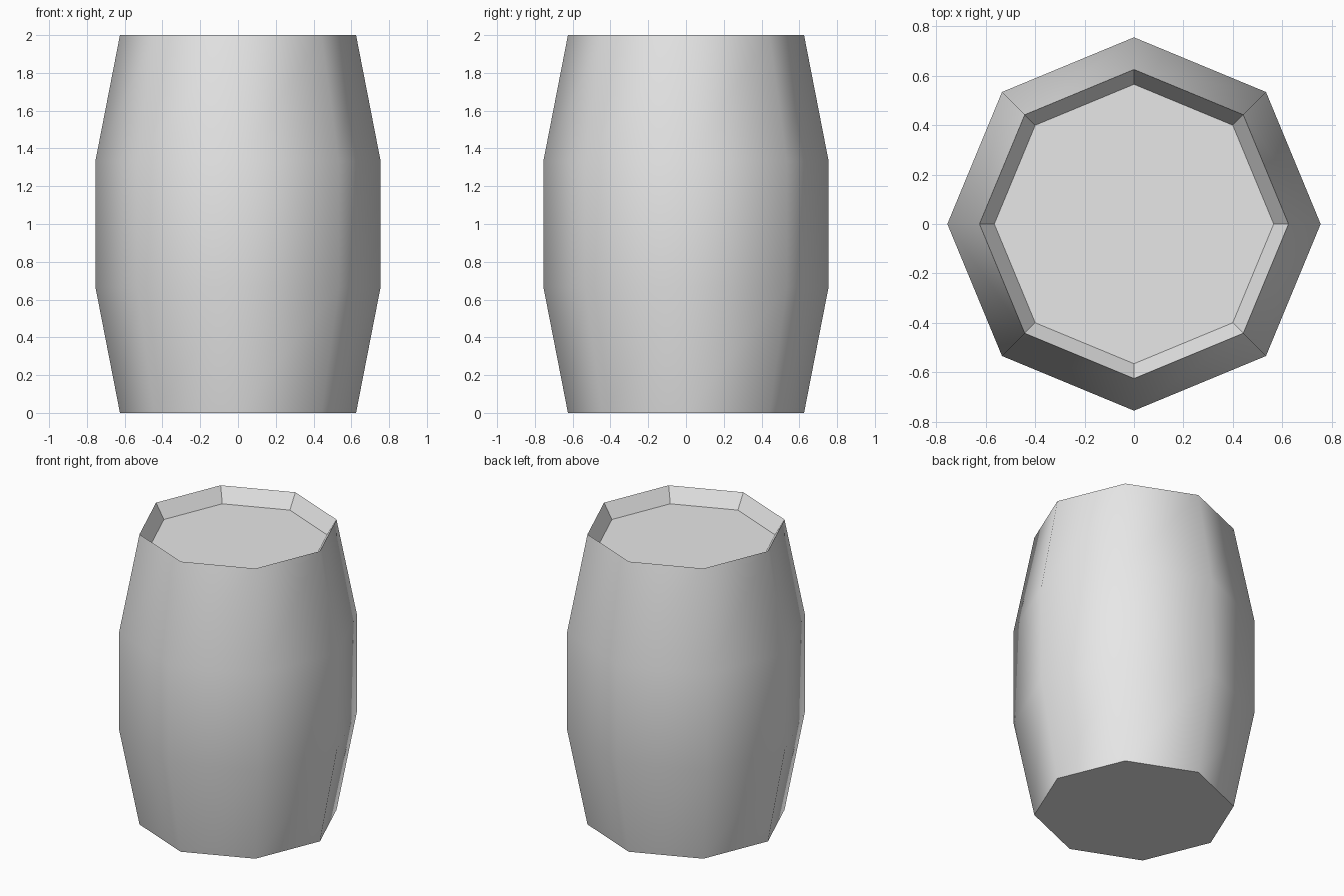
import bpy, bmesh
from math import cos, sin, tau

cube = bpy.data.objects.get("Cube")
if cube:
    bpy.data.objects.remove(cube)

SIDES = 8
# (radius, height) from the base up to the rim, then down to the sunken lid
PROFILE = [(0.625, 0), (0.755, 0.667), (0.755, 1.333), (0.625, 2), (0.565, 1.9)]
RIM = 3

grey = bpy.data.materials.new("light_grey")
grey.use_nodes = True
grey.diffuse_color = (0.8, 0.8, 0.8, 1)
grey.node_tree.nodes["Principled BSDF"].inputs["Base Color"].default_value = grey.diffuse_color

bm = bmesh.new()
rings = [[bm.verts.new((r * cos(tau * i / SIDES), r * sin(tau * i / SIDES), z))
          for i in range(SIDES)] for r, z in PROFILE]

# Staves: smooth outside the rim, flat inside it
for level, (low, high) in enumerate(zip(rings, rings[1:])):
    for i in range(SIDES):
        j = (i + 1) % SIDES
        face = bm.faces.new((low[i], low[j], high[j], high[i]))
        face.smooth = level < RIM

# Base and sunken lid
bm.faces.new(rings[0][::-1])
bm.faces.new(rings[-1])

# Keep crisp edges wherever a flat face meets its neighbour
for edge in bm.edges:
    edge.smooth = all(f.smooth for f in edge.link_faces)

mesh = bpy.data.meshes.new("barrel")
bm.to_mesh(mesh)
bm.free()
mesh.materials.append(grey)
bpy.context.collection.objects.link(bpy.data.objects.new("barrel", mesh))
